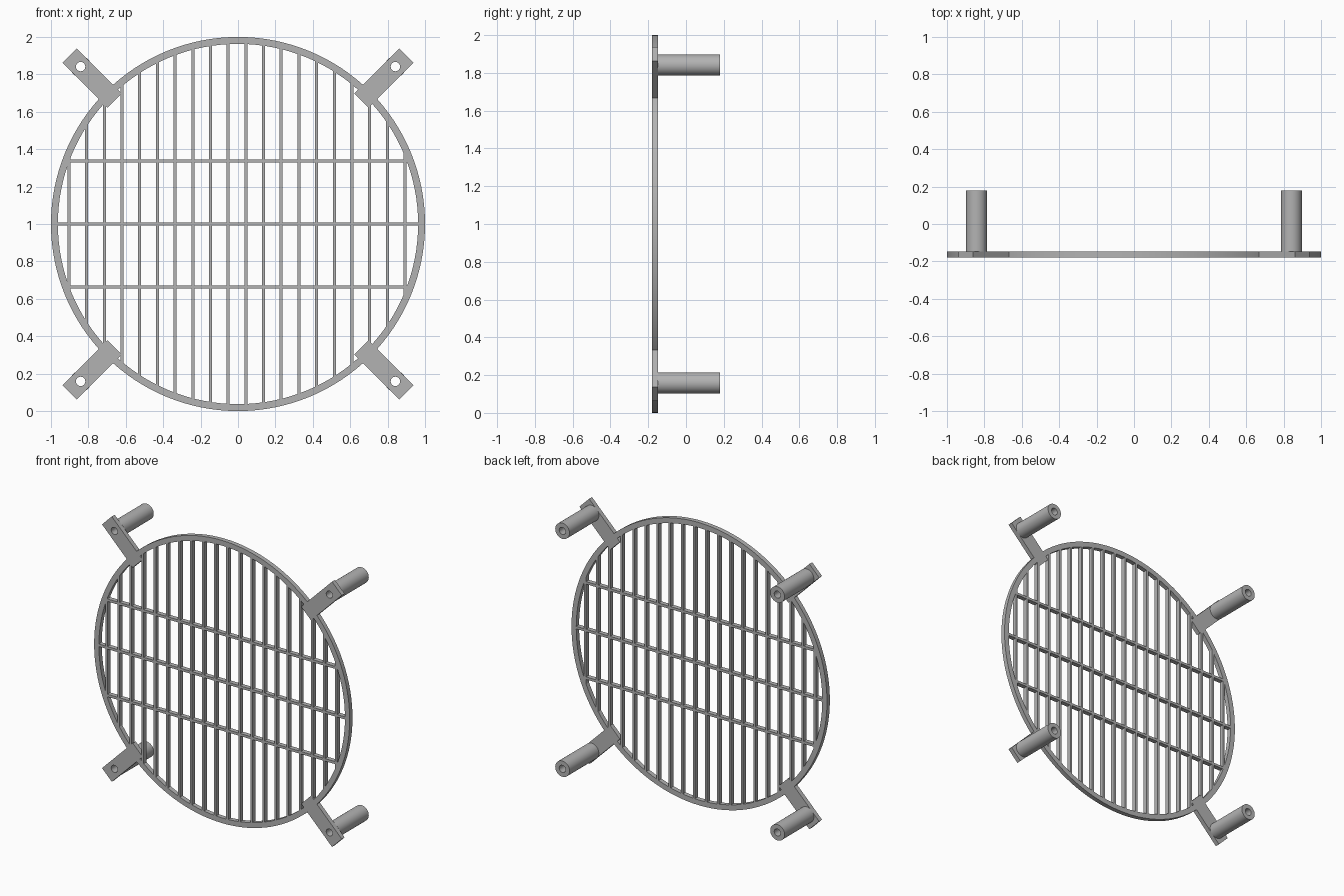
import bpy
import math

default = bpy.data.objects.get("Cube")
if default:
    bpy.data.objects.remove(default, do_unlink=True)

metal = bpy.data.materials.new("grey metal")
metal.use_nodes = True
GREY = (0.45, 0.45, 0.45, 1)
metal.diffuse_color = GREY
metal.node_tree.nodes["Principled BSDF"].inputs["Base Color"].default_value = GREY

FRONT, BACK, END = -0.18, -0.148, 0.18
MID_Z = 1.0
INNER = 0.963


def circle(radius, count, cx=0, cy=0):
    return [(cx + radius * math.cos(math.tau * i / count),
             cy + radius * math.sin(math.tau * i / count)) for i in range(count)]


def rectangle(x0, x1, z0, z1):
    return [(x0, z0), (x1, z0), (x1, z1), (x0, z1)]


def extruded(name, loops, y0, y1, turn=0):
    """Extrude closed outlines (inner loops become holes) along y."""
    curve = bpy.data.curves.new(name, "CURVE")
    curve.dimensions = "2D"
    curve.fill_mode = "BOTH"
    curve.extrude = (y1 - y0) / 2
    c, s = math.cos(turn), math.sin(turn)
    for loop in loops:
        spline = curve.splines.new("POLY")
        spline.points.add(len(loop) - 1)
        spline.use_cyclic_u = True
        for point, (x, z) in zip(spline.points, loop):
            point.co = (x * c - z * s, x * s + z * c, 0, 1)
    obj = bpy.data.objects.new(name, curve)
    bpy.context.collection.objects.link(obj)
    obj.location = (0, (y0 + y1) / 2, MID_Z)
    obj.rotation_euler.x = math.pi / 2
    bpy.ops.object.select_all(action="DESELECT")
    obj.select_set(True)
    bpy.context.view_layer.objects.active = obj
    bpy.ops.object.convert(target="MESH")
    obj = bpy.context.object
    obj.data.materials.clear()
    obj.data.materials.append(metal)
    bpy.ops.object.shade_smooth_by_angle(angle=math.radians(30))
    return obj


# Outer ring
extruded("outer_ring", [circle(1, 128), circle(INNER, 128)], FRONT, BACK)

# Vertical bars, ending inside the ring
REACH = 0.98
for i in range(20):
    x = -0.904 + 0.0946 * i
    h = math.sqrt(REACH ** 2 - x ** 2)
    extruded(f"vertical_bar_{i + 1}", [rectangle(x - 0.008, x + 0.008, -h, h)],
             FRONT, BACK)

# Horizontal bars
for i, z in enumerate((-0.337, 0, 0.337)):
    h = math.sqrt(REACH ** 2 - z ** 2)
    extruded(f"horizontal_bar_{i + 1}", [rectangle(-h, h, z - 0.009, z + 0.009)],
             FRONT, BACK)

# Diagonal mounting tabs with hollow standoff posts behind them
HOLE_AT, HOLE = 1.19, 0.025
for i, corner in enumerate(("upper_left", "upper_right", "lower_right", "lower_left")):
    turn = math.pi / 4 + i * math.pi / 2
    hole = circle(HOLE, 32, HOLE_AT)
    extruded(f"{corner}_tab", [rectangle(0.932, 1.273, -0.054, 0.054), hole],
             FRONT, BACK, turn)
    extruded(f"{corner}_post", [circle(0.056, 48, HOLE_AT), hole], BACK, END, turn)
